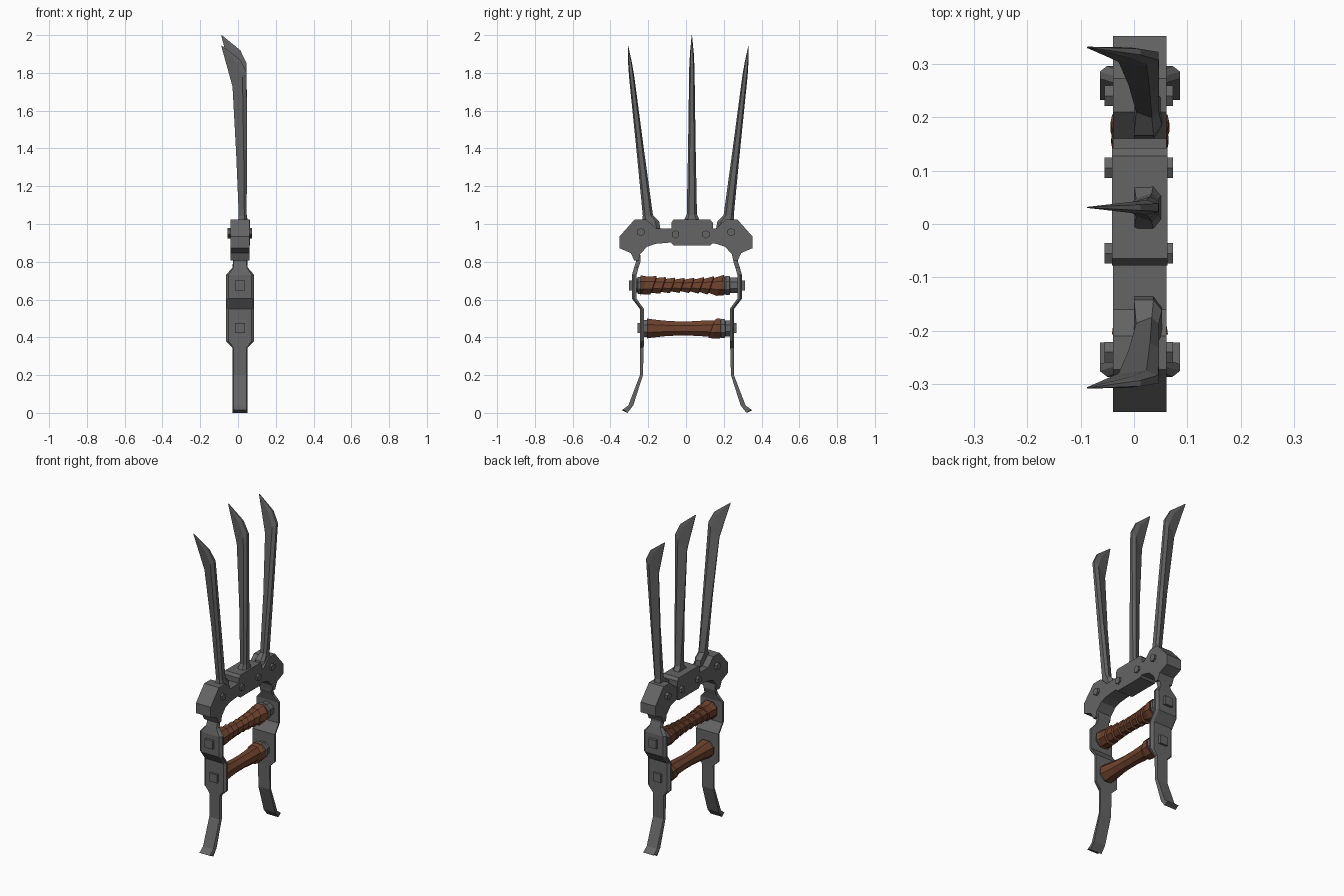
import bpy, bmesh, math

if "Cube" in bpy.data.objects:
    bpy.data.objects.remove(bpy.data.objects["Cube"])

CX = 0.011  # centre plane of the weapon in x


def material(name, rgb):
    m = bpy.data.materials.new(name)
    m.diffuse_color = (*rgb, 1)
    m.use_nodes = True
    m.node_tree.nodes["Principled BSDF"].inputs["Base Color"].default_value = m.diffuse_color
    return m


STEEL = material("steel grey", (0.13, 0.13, 0.13))
LEATHER = material("leather brown", (0.16, 0.055, 0.027))


def loft(name, rings, mat):
    """Skin a list of equal-length rings and cap both ends."""
    bm = bmesh.new()
    vs = [[bm.verts.new(p) for p in r] for r in rings]
    n = len(rings[0])
    for a, b in zip(vs, vs[1:]):
        for i in range(n):
            j = (i + 1) % n
            bm.faces.new((a[i], a[j], b[j], b[i]))
    bm.faces.new(vs[0])
    bm.faces.new(vs[-1])
    bmesh.ops.recalc_face_normals(bm, faces=bm.faces)
    me = bpy.data.meshes.new(name)
    bm.to_mesh(me)
    bm.free()
    me.materials.append(mat)
    ob = bpy.data.objects.new(name, me)
    bpy.context.collection.objects.link(ob)
    return ob


def slab(name, yz, x0, x1, mat=STEEL):
    """Extrude a side profile along x."""
    return loft(name, [[(x, y, z) for y, z in yz] for x in (x0, x1)], mat)


def turned(name, stations, z, mat, sides=8, slant=0.0):
    """Lathe along y from (y, radius); slant tilts each ring."""
    rings = []
    for y, r, *s in stations:
        k = s[0] if s else slant
        ring = []
        for i in range(sides):
            a = 2 * math.pi * (i + 0.5) / sides
            dz = r * math.sin(a)
            ring.append((CX + r * math.cos(a), y + k * dz, z + dz))
        rings.append(ring)
    return loft(name, rings, mat)


# Knuckle bar: arched profile mirrored about y = 0
half = [(0.16, 0.976), (0.21, 1.024), (0.272, 1.024), (0.352, 0.934),
        (0.352, 0.872), (0.292, 0.846), (0.274, 0.806), (0.250, 0.806),
        (0.243, 0.84), (0.206, 0.88), (0.16, 0.895), (0.08, 0.902)]
slab("knuckle_bar", half + [(-y, z) for y, z in reversed(half)], CX - 0.05, CX + 0.05)

# Centre plate with clipped corners
slab("centre_plate", [(-0.078, 0.90), (-0.065, 0.886), (0.127, 0.886), (0.142, 0.90),
                      (0.142, 1.008), (0.127, 1.024), (-0.065, 1.024), (-0.078, 1.008)],
     CX - 0.052, CX + 0.052)

# Hexagonal bolts through the bar
for i, (y, z) in enumerate([(-0.24, 0.957), (-0.055, 0.945), (0.105, 0.945), (0.24, 0.957)]):
    hexa = [(y + 0.022 * math.cos(k * math.pi / 3 + math.pi / 6),
             z + 0.022 * math.sin(k * math.pi / 3 + math.pi / 6)) for k in range(6)]
    slab(f"bar_bolt_{i}", hexa, CX - 0.066, CX + 0.062)


# Claw blades: (front x, front z, back x, back z, half width, front-edge width factor)
STATIONS = [(0.000, 0.95, 0.052, 0.95, 0.047, 1.0), (0.000, 1.015, 0.052, 1.015, 0.044, 1.0),
            (0.004, 1.05, 0.046, 1.05, 0.027, 0.6), (-0.010, 1.40, 0.047, 1.42, 0.020, 0.25),
            (-0.029, 1.77, 0.046, 1.85, 0.014, 0.15), (-0.055, 1.87, 0.012, 1.92, 0.010, 0.15),
            (-0.088, 1.995, -0.086, 2.0, 0.001, 1.0)]


def blade(name, y_base, lean, top, inward):
    k = (top - 0.97) / (2.0 - 0.97)
    rings = []
    for xf, zf, xb, zb, w, e in STATIONS:
        pts = []
        xm = xf + 0.7 * (xb - xf)
        zm = zf + 0.7 * (zb - zf)
        for x, z, hw in [(xf, zf, -w * e), (xm, zm, -w), (xb, zb, -w * 0.55),
                         (xb, zb, w * 0.55), (xm, zm, w), (xf, zf, w * e)]:
            z = 0.97 + (z - 0.97) * k
            shift = inward if zf < 1.03 else 0   # foot is set towards the middle
            pts.append((x, y_base + lean * (z - 1.03) + hw + shift, z))
        rings.append(pts)
    loft(name, rings, STEEL)


blade("blade_centre", 0.031, 0.0, 2.0, 0)
blade("blade_right", 0.224, 0.117, 1.945, -0.012)
blade("blade_left", -0.200, -0.117, 1.945, 0.012)

# Side straps: (z, outer distance, half width in x, thickness)
STRAP = [(0.86, 0.272, 0.038, 0.024), (0.80, 0.270, 0.038, 0.024), (0.77, 0.280, 0.040, 0.024),
         (0.73, 0.291, 0.075, 0.024), (0.605, 0.291, 0.075, 0.024), (0.55, 0.249, 0.075, 0.022),
         (0.38, 0.249, 0.075, 0.022), (0.345, 0.249, 0.039, 0.020), (0.20, 0.249, 0.039, 0.016),
         (0.04, 0.310, 0.039, 0.026), (0.0, 0.345, 0.039, 0.030)]
for side, s in (("right", 1), ("left", -1)):
    rings = []
    for z, d, w, t in STRAP:
        b = 0.014 if w > 0.06 else 0.004     # bevel on the wide guard
        dz = 0.014 if z == 0 else 0          # toe is cut at an angle
        rings.append([(CX + x, 0.005 + s * (d - k * t), z + (dz if k < 0.8 else 0))
                      for x, k in ((-w, 1), (w, 1), (w, 0.45), (w - b, 0), (b - w, 0), (-w, 0.45))])
    loft(f"side_strap_{side}", rings, STEEL)
    # Square nuts outside the straps
    for level, z, d in (("upper", 0.675, 0.307), ("lower", 0.45, 0.262)):
        loft(f"{level}_nut_{side}",
             [[(CX + a * 0.026, 0.005 + s * y, z + b * 0.026)
               for a, b in ((-1, -1), (1, -1), (1, 1), (-1, 1))] for y in (d - 0.04, d)], STEEL)


def waist(y, y0, y1, rmid, rend):
    u = (2 * y - y0 - y1) / (y1 - y0)
    return rmid + (rend - rmid) * u * u


# Upper grip: slanted overlapping leather wraps
y0, y1, N = -0.24, 0.205, 8
st = [(y0, 0.058, 0.0)]
for i in range(N):
    a = y0 + 0.02 + (y1 - y0 - 0.04) * i / N
    b = y0 + 0.02 + (y1 - y0 - 0.04) * (i + 1) / N - 0.004
    st += [(a, waist(a, y0, y1, 0.037, 0.058) - 0.004, 0.35),
           (b, waist(b, y0, y1, 0.037, 0.058) + 0.006, 0.35)]
st.append((y1, 0.056, 0.0))
turned("upper_grip", st, 0.675, LEATHER)

# Lower grip: plain waisted leather with one slanted wrap end
ys = [-0.207, -0.185, -0.12, -0.05, 0.02, 0.09]
st = [(y, waist(y, -0.207, 0.18, 0.040, 0.057)) for y in ys]
st += [(0.135, 0.046, 0.4), (0.138, 0.053, 0.4), (0.155, 0.058, 0.2), (0.182, 0.056, 0.0)]
turned("lower_grip", st, 0.447, LEATHER)

# Stepped steel collars and rods at the grip ends
for level, z, left, right, reach in (("upper", 0.675, -0.24, 0.205, 0.275),
                                     ("lower", 0.447, -0.207, 0.18, 0.232)):
    turned(f"{level}_collar_right", [(right, 0.048), (right + 0.006, 0.054), (right + 0.026, 0.054),
                                     (right + 0.028, 0.045), (reach, 0.045)], z, STEEL)
    turned(f"{level}_collar_left", [(left, 0.048), (left - 0.015, 0.048), (left - 0.018, 0.04),
                                    (0.01 - reach, 0.04)], z, STEEL)
